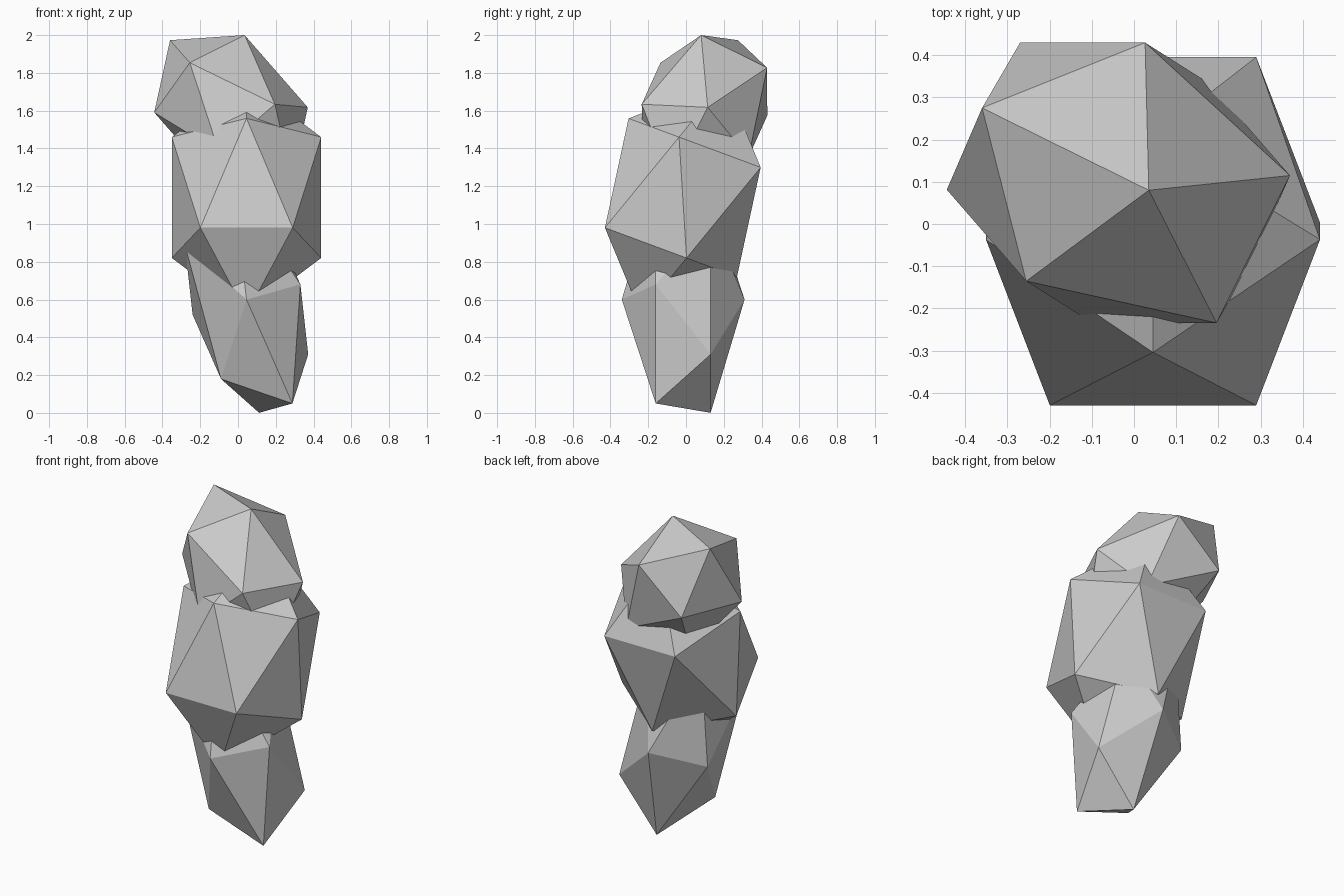
import bpy
import bmesh
from math import cos, sin, sqrt, tau
from mathutils import Vector

cube = bpy.data.objects.get("Cube")
if cube:
    bpy.data.objects.remove(cube, do_unlink=True)

# Single matte grey
grey = bpy.data.materials.new("stone_grey")
grey.use_nodes = True
grey.diffuse_color = (0.6, 0.6, 0.6, 1)
bsdf = next(n for n in grey.node_tree.nodes if n.type == "BSDF_PRINCIPLED")
bsdf.inputs["Base Color"].default_value = grey.diffuse_color
bsdf.inputs["Roughness"].default_value = 0.9


def faceted_stone(name, centre, pole, ring_a, ring_b):
    """Stretched icosahedron: two poles and two opposed rings of five."""
    centre, pole, ring_a, ring_b = map(Vector, (centre, pole, ring_a, ring_b))
    half = [pole]
    for k in range(5):
        t = tau * k / 5
        half.append(pole / sqrt(5) + ring_a * cos(t) + ring_b * sin(t))
    bm = bmesh.new()
    for p in half:
        bm.verts.new(p)
        bm.verts.new(-p)
    bmesh.ops.convex_hull(bm, input=bm.verts[:])
    bmesh.ops.recalc_face_normals(bm, faces=bm.faces[:])
    mesh = bpy.data.meshes.new(name)
    bm.to_mesh(mesh)
    bm.free()
    mesh.materials.append(grey)
    obj = bpy.data.objects.new(name, mesh)
    obj.location = centre
    bpy.context.collection.objects.link(obj)
    return obj


# Three overlapping stones, from the ground up
faceted_stone("lower_stone", (0.045, -0.015, 0.6),
              (0, -0.325, 0), (0.243, 0, -0.55), (0.221, 0, 0.263))
faceted_stone("middle_stone", (0.045, -0.017, 1.14),
              (0, -0.287, 0.419), (0, 0.351, 0.429), (0.416, 0, 0))
faceted_stone("upper_stone", (-0.037, 0.098, 1.604),
              (0.072, -0.018, 0.396), (-0.355, 0.185, 0.192),
              (-0.148, -0.297, 0.014))
